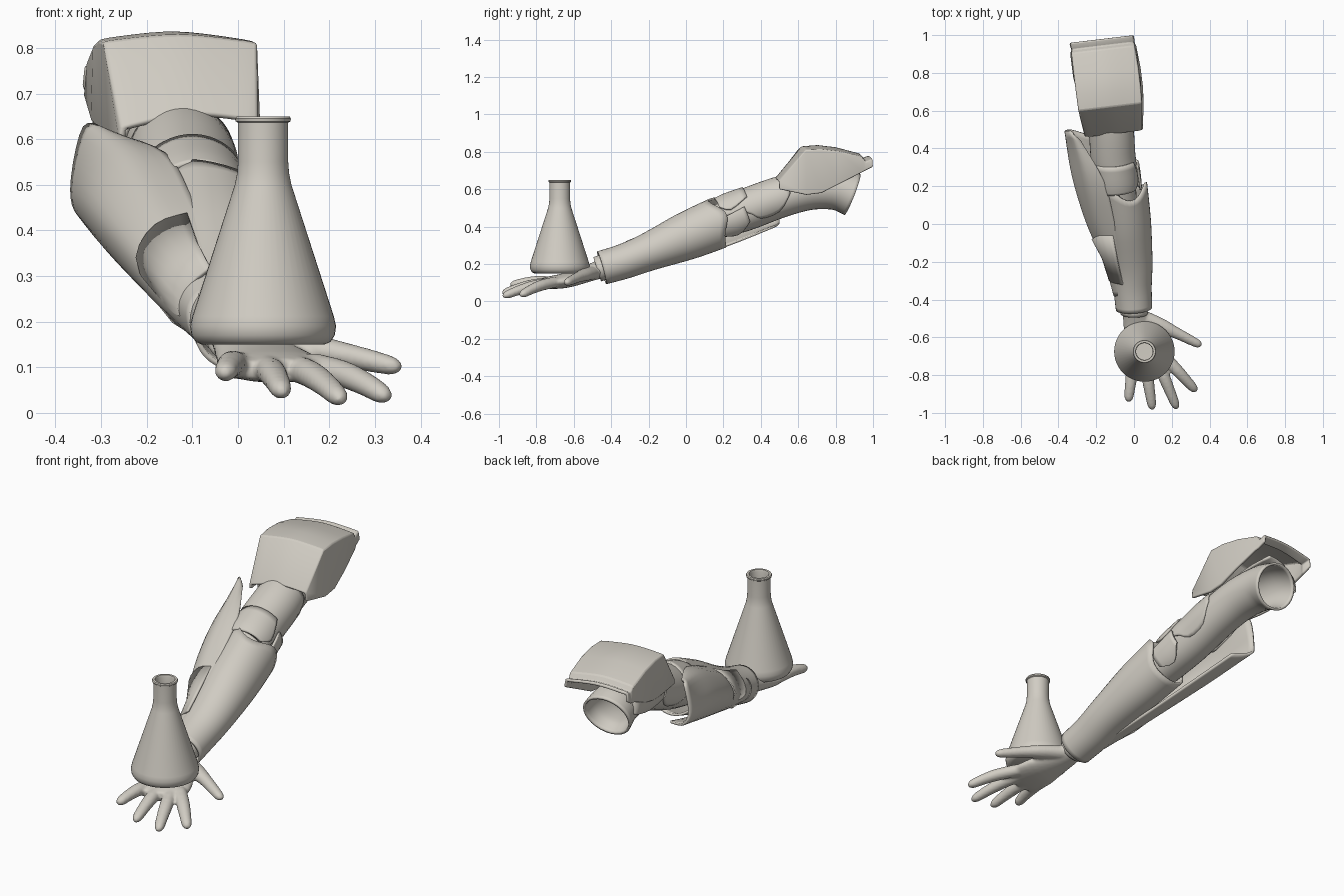
import bpy, bmesh, math
from mathutils import Vector

mat = bpy.data.materials.new("warm_grey")
mat.diffuse_color = (0.64, 0.61, 0.55, 1)


def spline(pts, k):
    """Catmull-Rom refinement of tuples, k pieces per span."""
    if k < 2:
        return [tuple(p) for p in pts]
    out = []
    for i in range(len(pts) - 1):
        p1, p2 = pts[i], pts[i + 1]
        p0, p3 = pts[max(i - 1, 0)], pts[min(i + 2, len(pts) - 1)]
        for s in range(k):
            t = s / k
            out.append(tuple(0.5 * (2 * b + (c - a) * t + (2 * a - 5 * b + 4 * c - d) * t * t
                                    + (3 * b - a - 3 * c + d) * t ** 3)
                             for a, b, c, d in zip(p0, p1, p2, p3)))
    return out + [tuple(pts[-1])]


def tube_rows(stations, k=4, n=28):
    """Elliptic rings at (x, y, z, side radius, up radius[, start, end angle])."""
    st = spline(stations, k)
    rows = []
    for i, s in enumerate(st):
        d = (Vector(st[min(i + 1, len(st) - 1)][:3]) - Vector(st[max(i - 1, 0)][:3])).normalized()
        side = d.cross(Vector((0, 0, 1))).normalized()
        up = side.cross(d)
        whole = len(s) == 5
        a0, a1 = (0, 360) if whole else s[5:7]
        m = n if whole else n - 1
        row = []
        for j in range(n):
            a = math.radians(a0 + (a1 - a0) * j / m)
            row.append(Vector(s[:3]) + side * s[3] * math.cos(a) + up * s[4] * math.sin(a))
        rows.append(row)
    return rows


def skin(bm, rows, closed=False, cap=False):
    grid = [[bm.verts.new(p) for p in r] for r in rows]
    n = len(grid[0])
    for a, b in zip(grid, grid[1:]):
        for j in range(n if closed else n - 1):
            q = (j + 1) % n
            bm.faces.new((a[j], a[q], b[q], b[j]))
    if cap:
        bm.faces.new(grid[0])
        bm.faces.new(grid[-1])


def finish(name, bm, thick=0, angle=35):
    bmesh.ops.remove_doubles(bm, verts=bm.verts, dist=1e-5)
    bmesh.ops.recalc_face_normals(bm, faces=bm.faces)
    me = bpy.data.meshes.new(name)
    bm.to_mesh(me)
    bm.free()
    me.materials.append(mat)
    ob = bpy.data.objects.new(name, me)
    bpy.context.collection.objects.link(ob)
    bpy.ops.object.select_all(action='DESELECT')
    ob.select_set(True)
    bpy.context.view_layer.objects.active = ob
    bpy.ops.object.shade_smooth_by_angle(angle=math.radians(angle))
    if thick:
        m = ob.modifiers.new("thickness", 'SOLIDIFY')
        m.thickness, m.offset = thick, 0
    return ob


def sheet(name, rows, closed=False, thick=0.012, angle=35):
    bm = bmesh.new()
    skin(bm, rows, closed)
    return finish(name, bm, thick, angle)


# Conical flask: outer wall, rolled lip and hollow inside
profile = [(0, .15), (.135, .15), (.148, .156), (.157, .17), (.16, .19), (.155, .212), (.062, .50),
           (.057, .525), (.055, .55), (.055, .636), (.06, .639), (.061, .645), (.058, .65),
           (.047, .65), (.044, .64), (.044, .53), (.14, .20), (.135, .165), (0, .16)]
rings = [[(.055 + r * math.cos(t * math.pi / 24), -.675 + r * math.sin(t * math.pi / 24), z)
          for t in range(48)] for r, z in profile]
sheet("flask", rings, True, 0)

# Hand: palm, four fingers and thumb fused into one skin
bm = bmesh.new()
skin(bm, tube_rows([(0, -.38, .2, .055, .055), (0, -.44, .18, .06, .052), (.02, -.53, .147, .078, .044),
                    (.06, -.64, .113, .112, .040), (.08, -.73, .10, .118, .034),
                    (.09, -.785, .093, .10, .024)]), True, True)
for base, tip, tz in ((0, -.03, .085), (.055, .098, .043), (.115, .228, .027), (.16, .33, .032)):
    ty = {-.03: -.94, .098: -.982, .228: -.978, .33: -.885}[tip]
    pts = []
    for t, r in ((0, .032), (.4, .032), (.7, .028), (.92, .023), (1, .009)):
        z = .103 + (tz - .103) * t + .012 * math.sin(math.pi * t)
        pts.append((base + (tip - base) * t, -.70 + (ty + .70) * t, z, r, r * .92))
    skin(bm, tube_rows(pts, 3, 16), True, True)
skin(bm, tube_rows([(.03, -.49, .155, .042, .036), (.14, -.54, .143, .042, .034), (.22, -.575, .13, .031, .028),
                    (.30, -.615, .112, .026, .024), (.342, -.636, .102, .021, .019),
                    (.356, -.644, .098, .008, .007)], 3, 16), True, True)
hand = finish("hand", bm)
rem = hand.modifiers.new("fuse", 'REMESH')
rem.mode, rem.voxel_size, rem.use_smooth_shade = 'VOXEL', .007, True
smo = hand.modifiers.new("soften", 'SMOOTH')
smo.factor, smo.iterations = .5, 4

# Forearm guard: flared sleeve with a peaked elbow rim
rows = tube_rows([(0, -.45, .18, .09, .085), (-.008, -.33, .215, .096, .088), (-.012, -.2, .265, .104, .096),
                  (-.035, 0, .348, .12, .122), (-.058, .16, .415, .127, .132)], 4, 36)
for i, row in enumerate(rows[-4:]):
    for j, p in enumerate(row):
        a = math.radians(j * 10)
        push = .085 * max(0, math.cos(a - 2.3)) ** 5 + .055 * max(0, math.cos(a - .25)) ** 6
        p += Vector((-.1, .93, .36)) * push * (i + 1) / 4
sheet("forearm_guard", rows, True)

# Wrist cuff rim
sheet("wrist_rim", tube_rows([(0, -.475, .172, .066, .062), (0, -.40, .196, .068, .064)]), True)

# Outer elbow wing: curved shell sweeping back beside the elbow
wing = [[(-.04, -.38, .27), (-.085, -.38, .25), (-.102, -.38, .21), (-.085, -.37, .16), (-.03, -.36, .14)],
        [(-.06, -.2, .36), (-.125, -.2, .33), (-.155, -.2, .27), (-.135, -.19, .205), (-.06, -.18, .18)],
        [(-.10, 0, .465), (-.19, 0, .445), (-.245, 0, .37), (-.21, .01, .28), (-.10, .02, .23)],
        [(-.16, .23, .565), (-.255, .24, .56), (-.322, .25, .46), (-.285, .26, .36), (-.17, .26, .315)],
        [(-.285, .44, .61), (-.335, .49, .625), (-.362, .49, .49), (-.335, .50, .425), (-.24, .47, .40)]]
rows = [spline(r, 5) for r in wing]
rows = list(zip(*[spline(c, 5) for c in zip(*rows)]))
sheet("elbow_wing", rows)

# Raised panel on the front of the wing
sheet("wing_panel", [spline(r, 3) for r in (
    [(-.06, -.32, .318), (-.105, -.31, .28), (-.128, -.3, .23), (-.10, -.3, .175)],
    [(-.09, -.18, .375), (-.142, -.18, .335), (-.166, -.18, .27), (-.14, -.17, .20)],
    [(-.11, -.06, .435), (-.18, -.06, .41), (-.22, -.08, .34), (-.18, -.08, .25)])], False, .01)

# Upper arm: open sleeve, flared at the shoulder end
sheet("upper_arm", tube_rows([(-.08, .10, .405, .09, .08), (-.10, .3, .47, .098, .093),
                              (-.12, .5, .55, .102, .098), (-.14, .66, .595, .105, .10),
                              (-.16, .8, .60, .11, .105), (-.17, .89, .572, .12, .112)]), True)

# Biceps plates with angled edges
sheet("biceps_plate", tube_rows([(-.10, .20, .445, .108, .105, 5, 175), (-.105, .31, .485, .112, .108, -5, 190),
                                 (-.112, .37, .508, .113, .108, -38, 215), (-.118, .47, .545, .113, .107, -38, 215),
                                 (-.125, .55, .57, .11, .106, 5, 175)], 3))
sheet("elbow_plate", tube_rows([(-.09, .19, .445, .112, .108, 35, 140), (-.095, .24, .463, .117, .114, 15, 155),
                                (-.103, .34, .498, .116, .114, 35, 145)], 3))
sheet("elbow_side", tube_rows([(-.07, .17, .42, .108, .1, -45, 10), (-.08, .24, .445, .112, .105, -60, 15),
                               (-.09, .31, .472, .112, .105, -25, 20)], 3))

# Shoulder guard: arched plate with steep front, side flaps and a rear lip
guard = [(.475, [(-.255, .60), (-.25, .622), (-.105, .652), (.035, .64), (.04, .60)]),
         (.62, [(-.275, .60), (-.29, .808), (-.13, .822), (.036, .806), (.043, .57)]),
         (.70, [(-.29, .61), (-.30, .812), (-.14, .828), (.03, .808), (.04, .58)]),
         (.80, [(-.315, .64), (-.312, .80), (-.15, .816), (.018, .796), (.028, .63)]),
         (.92, [(-.33, .69), (-.325, .768), (-.165, .785), (-.002, .768), (.005, .69)]),
         (.94, [(-.325, .69), (-.32, .742), (-.165, .758), (-.008, .742), (-.003, .70)]),
         (.98, [(-.335, .715), (-.333, .757), (-.17, .772), (-.012, .757), (-.007, .72)])]
rows = []
for y, pr in guard:
    arch = spline(pr[1:4], 6)
    rows.append([(x, y + .12 * (x + .16), z) for x, z in [pr[0]] + arch + [pr[4]]])
ob = sheet("shoulder_guard", rows, False, .016, 30)
bev = ob.modifiers.new("soft_edges", 'BEVEL')
bev.width, bev.segments, bev.limit_method = .006, 2, 'ANGLE'

# Strap plate under the shoulder guard on the outer side
sheet("shoulder_strap", tube_rows([(-.13, .55, .58, .125, .11, 100, 190), (-.15, .70, .61, .14, .12, 80, 205),
                                   (-.165, .88, .62, .15, .12, 80, 185)], 3))
